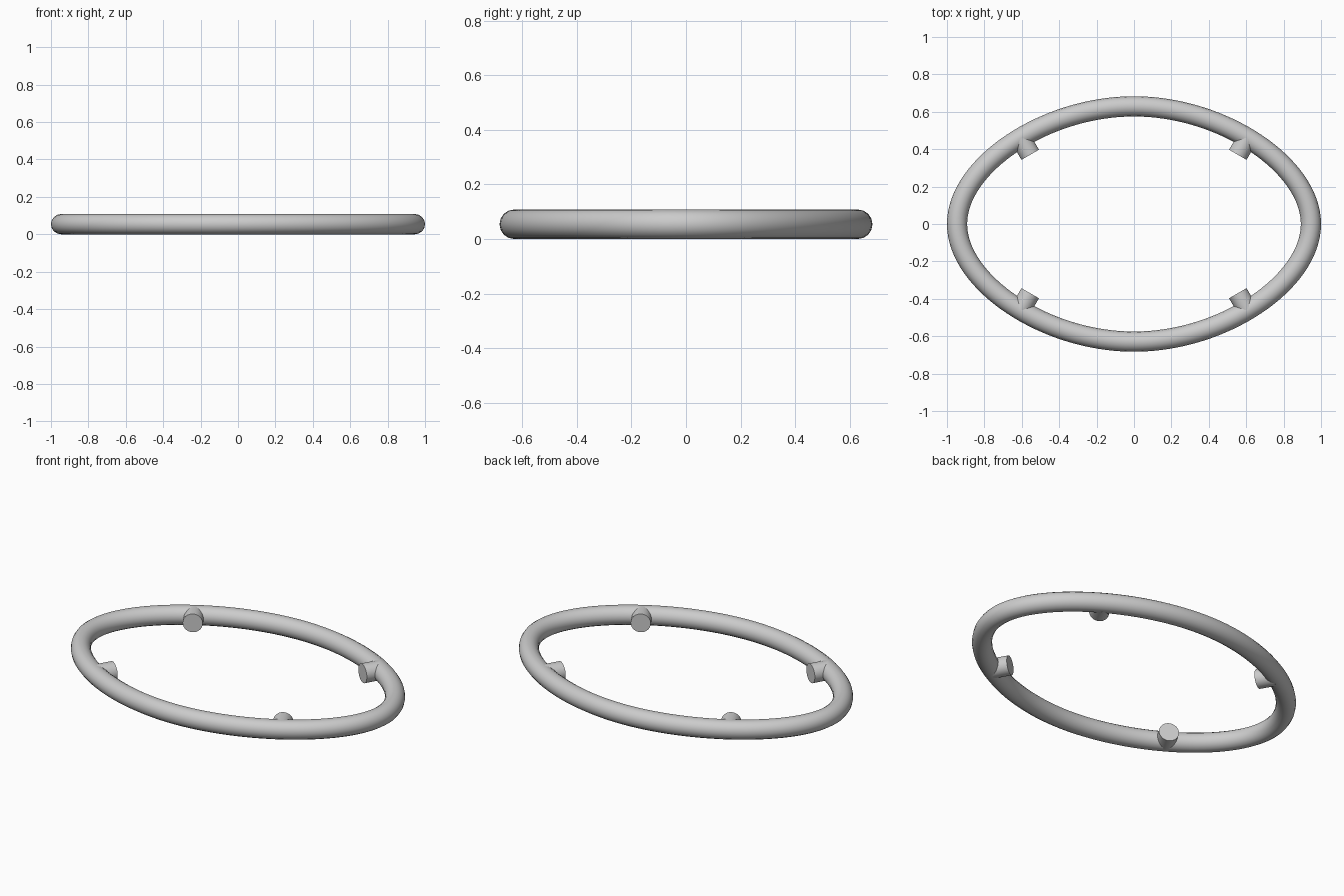
import bpy
import math
from mathutils import Vector

if "Cube" in bpy.data.objects:
    bpy.data.objects.remove(bpy.data.objects["Cube"])

A, B = 0.946, 0.629      # half length and half width of the tube centreline
R = 0.054                # tube and peg radius
K = 0.5                  # handle length, gives slightly flattened flanks

grey = bpy.data.materials.new("light grey")
grey.diffuse_color = (0.6, 0.6, 0.6, 1)
grey.use_nodes = True
grey.node_tree.nodes["Principled BSDF"].inputs["Base Color"].default_value = grey.diffuse_color


def finish(obj):
    bpy.ops.object.select_all(action='DESELECT')
    obj.select_set(True)
    bpy.context.view_layer.objects.active = obj
    if obj.type == 'CURVE':
        bpy.ops.object.convert(target='MESH')
        obj = bpy.context.object
    obj.data.materials.clear()
    obj.data.materials.append(grey)
    bpy.ops.object.shade_smooth_by_angle(angle=math.radians(40))


# oval tube ring
curve = bpy.data.curves.new("oval_ring", 'CURVE')
curve.dimensions = '3D'
curve.resolution_u = 32
curve.bevel_depth = R
curve.bevel_resolution = 6
spline = curve.splines.new('BEZIER')
spline.bezier_points.add(3)
spline.use_cyclic_u = True
for i, p in enumerate(spline.bezier_points):
    c, s = round(math.cos(i * math.pi / 2)), round(math.sin(i * math.pi / 2))
    p.handle_left_type = p.handle_right_type = 'FREE'
    co = Vector((A * c, B * s, R))
    tangent = Vector((-A * s, B * c, 0)) * K
    p.co = co
    p.handle_left = co - tangent
    p.handle_right = co + tangent
ring = bpy.data.objects.new("oval_ring", curve)
bpy.context.collection.objects.link(ring)
finish(ring)

# four short pegs pointing inward, square to the ring
for sx, sy in ((1, 1), (-1, 1), (-1, -1), (1, -1)):
    outward = Vector((0.5 * sx, 0.866 * sy, 0))
    cap = Vector((0.555 * sx, 0.37 * sy, R))
    length = 0.1
    bpy.ops.mesh.primitive_cylinder_add(
        vertices=32, radius=R, depth=length,
        location=cap + outward * length / 2,
        rotation=outward.to_track_quat('Z', 'Y').to_euler())
    peg = bpy.context.object
    peg.name = f"{'back' if sy > 0 else 'front'}_{'right' if sx > 0 else 'left'}_peg"
    finish(peg)
